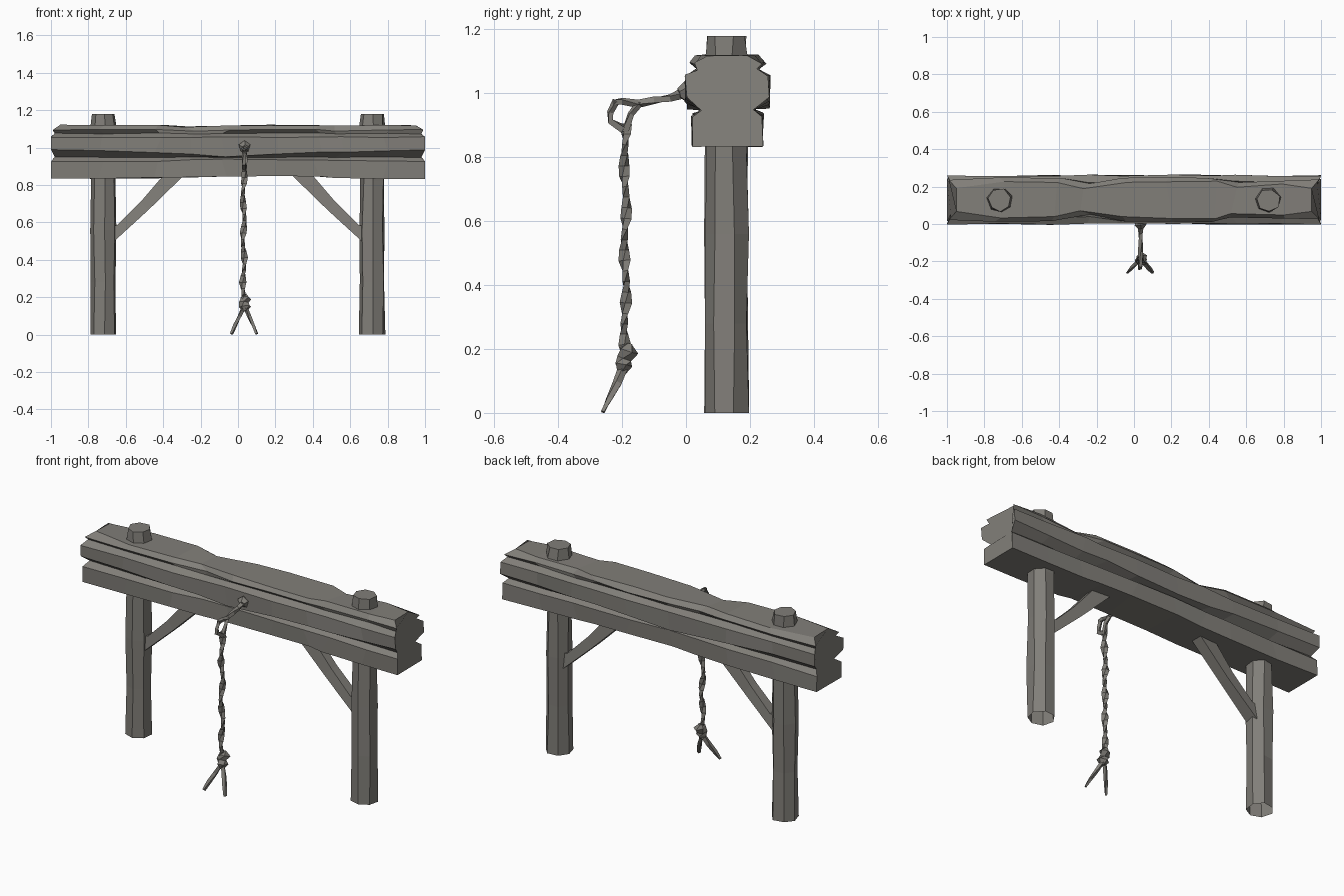
import bpy, bmesh, random
from math import sin, cos, pi, tau
from mathutils import Vector

random.seed(4)
cube = bpy.data.objects.get("Cube")
if cube:
    bpy.data.objects.remove(cube, do_unlink=True)

wood = bpy.data.materials.new("weathered grey wood")
wood.use_nodes = True
wood.diffuse_color = (0.22, 0.21, 0.19, 1)
wood.node_tree.nodes["Principled BSDF"].inputs["Base Color"].default_value = (0.22, 0.21, 0.19, 1)


def jit(a):
    return random.uniform(-a, a)


def loft(name, rings, cap_start=True, cap_end=True):
    """Skin a list of equal-length point rings into one faceted object."""
    bm = bmesh.new()
    vs = [[bm.verts.new(p) for p in r] for r in rings]
    n = len(vs[0])
    for a, b in zip(vs, vs[1:]):
        for i in range(n):
            j = (i + 1) % n
            bm.faces.new((a[i], a[j], b[j], b[i]))
    if cap_start:
        bm.faces.new(vs[0][::-1])
    if cap_end:
        bm.faces.new(vs[-1])
    bmesh.ops.recalc_face_normals(bm, faces=bm.faces)
    me = bpy.data.meshes.new(name)
    bm.to_mesh(me)
    bm.free()
    me.materials.append(wood)
    ob = bpy.data.objects.new(name, me)
    bpy.context.collection.objects.link(ob)
    return ob


def tube(name, path, radii, sides=4, twist=0.0, flat=1.0, start=0.0):
    """Sweep a polygon along a path, turning it a little at every point."""
    pts = [Vector(p) for p in path]
    rings = []
    for k, p in enumerate(pts):
        d = (pts[min(k + 1, len(pts) - 1)] - pts[max(k - 1, 0)]).normalized()
        side = d.cross(Vector((1, 0, 0)) if abs(d.x) < 0.8 else Vector((0, 1, 0))).normalized()
        up = d.cross(side)
        r = radii[k] if isinstance(radii, list) else radii
        ring = []
        for i in range(sides):
            a = tau * i / sides
            u, v = r * cos(a), r * flat * sin(a)
            t = start + twist * k
            ring.append(p + side * (u * cos(t) - v * sin(t)) + up * (u * sin(t) + v * cos(t)))
        rings.append(ring)
    return loft(name, rings)


# Crossbeam: three stacked worn planks as one lofted section
MID_Y = 0.13
front = [(0.022, 0.835), (0.02, 0.925), (0.05, 0.948), (0.0, 0.985),
         (0.0, 1.055), (0.035, 1.075), (0.025, 1.095), (0.045, 1.12)]
inset = [0, 0, 0.02, 0, 0, 0.02, 0.01, 0.05]
# station x, sag of the lower edge, dip of the middle lip, wear of the top edge
stations = [(-1, 0, 0.005, 0), (-0.72, 0.0, 0, -0.01), (-0.42, 0.003, -0.01, -0.01),
            (-0.26, 0.008, -0.02, 0.022), (-0.06, 0.013, -0.035, -0.01),
            (0.2, 0.012, -0.02, -0.015), (0.42, 0.008, -0.01, -0.015),
            (0.54, 0.004, -0.012, 0.015), (0.78, 0, -0.003, 0), (1, 0, 0, 0)]
rings = []
for x, low, lip, wear in stations:
    end = abs(x) == 1
    ring = []
    for s in (1, -1):
        side = []
        for i, (y, z) in enumerate(front):
            px = x - (inset[i] if x > 0 else -inset[i]) * end + jit(0.03) * (not end)
            py = y + jit(0.005)
            pz = z + jit(0.003)
            if i < 2:
                pz += low
            if i == 3:
                pz += lip
            if i > 5:
                py += wear
                pz -= max(wear, 0) * 0.4
            if i == 7 and end:
                py += 0.02
            side.append((px, MID_Y + s * (py - MID_Y), pz))
        ring += side if s == 1 else side[::-1]
    rings.append(ring)
loft("crossbeam", rings)

# Posts: rough seven-sided logs passing through the beam, open at the foot
for label, sx in (("left", 1), ("right", -1)):
    rings = []
    for z, r in ((0, 0.071), (0.28, 0.069), (0.56, 0.07), (0.82, 0.067), (1.12, 0.067), (1.18, 0.062)):
        rings.append([(sx * 0.718 + r * cos(tau * i / 7 + 0.3) + jit(0.004),
                       0.128 + r * sin(tau * i / 7 + 0.3) + jit(0.004), z)
                      for i in range(7)])
    loft(label + "_post", rings, cap_start=False)

    # Diagonal brace between post and beam
    rings = []
    for x, z, xx, zz in ((0.69, 0.475, 0.69, 0.58), (0.655, 0.505, 0.645, 0.585),
                         (0.48, 0.665, 0.52, 0.71), (0.29, 0.85, 0.4, 0.85)):
        w = 0.034 + jit(0.003)
        rings.append([(sx * x, MID_Y - w, z), (sx * x, MID_Y + w, z),
                      (sx * xx, MID_Y + w * 0.8, zz), (sx * xx, MID_Y - w * 0.8, zz)])
    loft(label + "_brace", rings)

# Rope anchor on the beam and its upper line
RX = 0.035
tube("rope_anchor", [(RX, 0.02, 1.0), (RX, -0.005, 1.005), (RX + 0.004, -0.022, 1.0)],
     [0.03, 0.033, 0.016], 5)
tube("rope_upper_line", [(RX, -0.01, 1.0), (RX, -0.05, 0.985), (RX, -0.1, 0.978),
                         (RX, -0.15, 0.967), (RX, -0.2, 0.975), (RX, -0.228, 0.972)],
     [0.017, 0.013, 0.014, 0.013, 0.012, 0.012], 4, 0.5)
# Triangular loop at the bend
tube("rope_loop_outer", [(RX, -0.218, 0.977), (RX - 0.004, -0.237, 0.94),
                         (RX - 0.004, -0.236, 0.912), (RX, -0.195, 0.888)],
     [0.012, 0.011, 0.013, 0.015], 4, 0.4)
tube("rope_loop_inner", [(RX, -0.145, 0.97), (RX + 0.006, -0.172, 0.935), (RX, -0.19, 0.88)],
     [0.012, 0.011, 0.015], 4, 0.4)

# Hanging rope: flattened section, twisted all the way down
steps = 22
tube("hanging_rope",
     [(RX - 0.005 + 0.005 * sin(k * 0.9), -0.19 + 0.004 * cos(k * 0.8), 0.905 - 0.725 * k / steps)
      for k in range(steps + 1)],
     [0.017 + 0.003 * (k % 2) for k in range(steps + 1)], 4, 0.75, 0.6)

# Knot and two frayed tails
tube("rope_knot", [(RX, -0.178, 0.215), (RX + 0.006, -0.18, 0.195), (RX - 0.004, -0.192, 0.17),
                   (RX + 0.004, -0.197, 0.15), (RX, -0.2, 0.125)],
     [0.012, 0.034, 0.028, 0.034, 0.016], 5, 0.6, 0.85)
for label, tip in (("left", 0.1), ("right", -0.035)):
    tube(label + "_rope_tail",
         [(RX, -0.192, 0.155), (RX * 0.6 + tip * 0.4, -0.215, 0.095),
          (RX * 0.25 + tip * 0.75, -0.24, 0.045), (tip, -0.26, 0.003)],
         [0.016, 0.015, 0.013, 0.009], 4, 0.4, 0.75)
